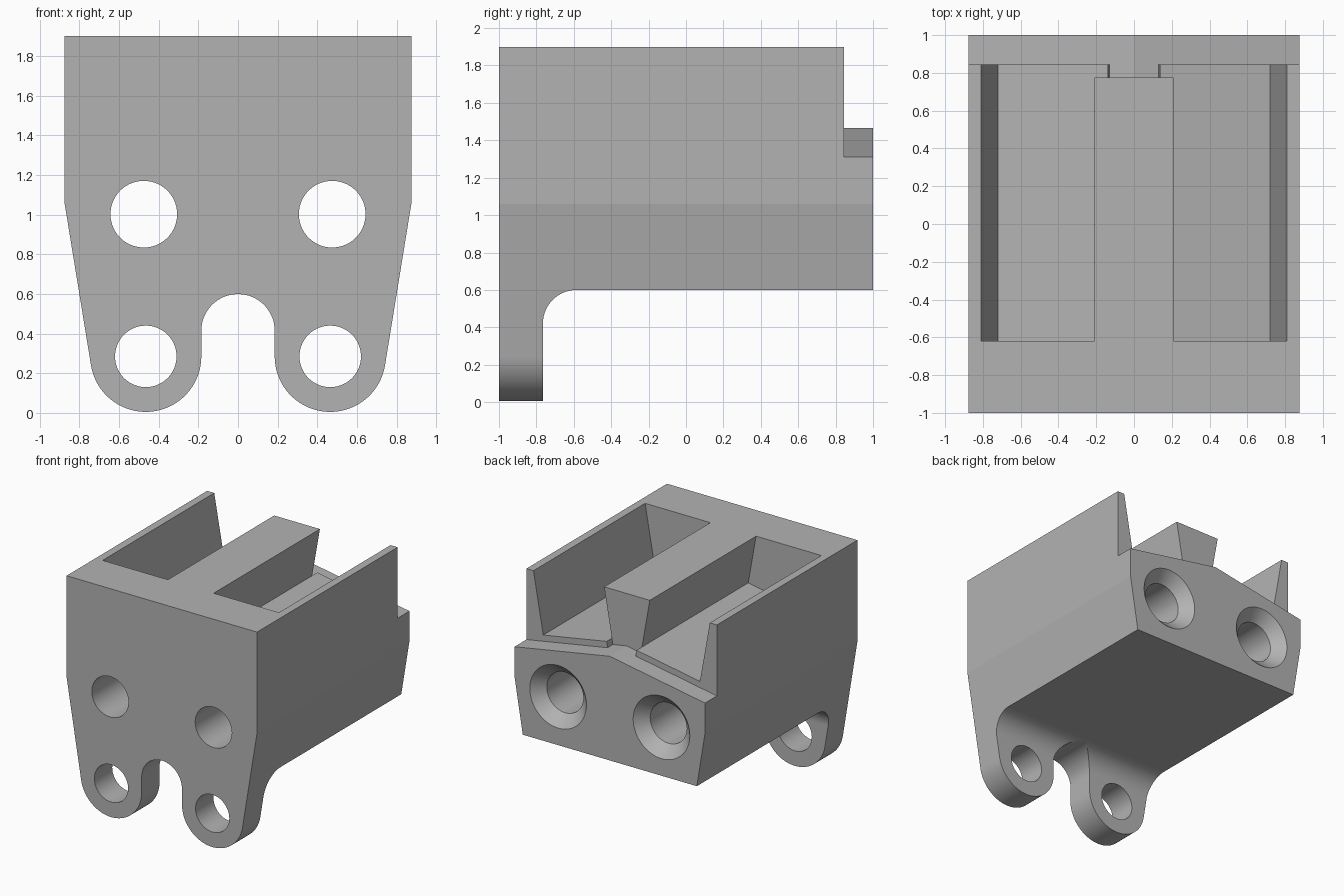
import bpy, bmesh, math
from mathutils import Matrix

cube = bpy.data.objects.get("Cube")
if cube:
    bpy.data.objects.remove(cube, do_unlink=True)

SEG = 96           # sides of a full circle
TILT = math.tan(math.radians(10))   # slope of the pocket floors


def finish(name, bm):
    bmesh.ops.recalc_face_normals(bm, faces=bm.faces)
    mesh = bpy.data.meshes.new(name)
    bm.to_mesh(mesh)
    bm.free()
    obj = bpy.data.objects.new(name, mesh)
    bpy.context.collection.objects.link(obj)
    return obj


def prism(name, points, axis, start, end):
    """Extrude a profile along x (points are y, z) or y (points are x, z)."""
    bm = bmesh.new()
    place = (lambda p: (start, *p)) if axis == "x" else (lambda p: (p[0], start, p[1]))
    face = bm.faces.new([bm.verts.new(place(p)) for p in points])
    new = bmesh.ops.extrude_face_region(bm, geom=[face])["geom"]
    d = end - start
    bmesh.ops.translate(bm, vec=(d, 0, 0) if axis == "x" else (0, d, 0),
                        verts=[v for v in new if isinstance(v, bmesh.types.BMVert)])
    return finish(name, bm)


def cone(name, x, z, y1, y2, r1, r2):
    bm = bmesh.new()
    bmesh.ops.create_cone(bm, cap_ends=True, segments=SEG, radius1=r1, radius2=r2, depth=y2 - y1)
    bmesh.ops.transform(bm, verts=bm.verts, matrix=Matrix.Translation((x, (y1 + y2) / 2, z))
                        @ Matrix.Rotation(-math.pi / 2, 4, "X"))
    return finish(name, bm)


def arc(cx, cz, r, a, b):
    n = max(2, round(abs(b - a) / 360 * SEG))
    angles = [math.radians(a + (b - a) * i / n) for i in range(n + 1)]
    return [(cx + r * math.cos(t), cz + r * math.sin(t)) for t in angles]


def mirrored(half):
    """Close a right-hand outline with its reflection, skipping points on x = 0."""
    return half + [(-x, z) for x, z in reversed(half) if x > 1e-6]


# Body: front outline with two rounded lugs and a round-topped slot
half = [(0.875, 1.9), (0.875, 1.06)]
half += arc(0.465, 0.285, 0.28, -9, -180)
half += arc(0, 0.414, 0.185, 0, 90)[:-1] + [(0, 0.599)]
body = prism("bracket_body", mirrored(half), "y", -1, 1)

cutters = []

# Space behind the lugs, with a filleted inner corner
under = [(1.2, 0.6)] + arc(-0.585, 0.42, 0.18, 90, 180) + [(-0.765, -0.3), (1.2, -0.3)]
cutters.append(prism("underside_cutter", under, "x", -1.2, 1.2))

# Tilted pockets on both sides of the centre rib
for s in (1, -1):
    floor = lambda x: 1.517 - TILT * x
    pocket = [(0.138, floor(0.138)), (0.72, floor(0.72)),
              (0.81 + 0.1 * TILT, 2), (0.21 + 0.1 * TILT, 2)]
    cutters.append(prism("pocket_cutter", [(s * x, z) for x, z in pocket], "y", -0.62, 0.9))

# Low gabled ledge along the back
ledge = [(0, 1.465), (1, 1.465 - TILT), (1, 2.1)]
cutters.append(prism("ledge_cutter", mirrored(ledge), "y", 0.845, 1.2))

# Set-back end of the centre rib
rib = [(0, 1.465), (0.129, 1.465 - TILT * 0.129), (0.138, 1.517 - TILT * 0.138), (0.3, 1.55), (0.3, 2.1)]
cutters.append(prism("rib_end_cutter", mirrored(rib), "y", 0.775, 0.95))

# Bolt holes: countersunk pair through the body, plain pair through the lugs
for s in (1, -1):
    cutters.append(cone("bolt_cutter", s * 0.475, 1.002, -1.2, 1.2, 0.168, 0.168))
    cutters.append(cone("countersink_cutter", s * 0.475, 1.002, 0.9, 1.1, 0.16, 0.36))
    cutters.append(cone("lug_hole_cutter", s * 0.465, 0.285, -1.2, -0.5, 0.155, 0.155))

bpy.ops.object.select_all(action="DESELECT")
bpy.context.view_layer.objects.active = body
body.select_set(True)
for c in cutters:
    c.hide_render = True
    mod = body.modifiers.new("cut", "BOOLEAN")
    mod.operation, mod.solver, mod.object = "DIFFERENCE", "EXACT", c
    bpy.ops.object.modifier_apply(modifier=mod.name)
    bpy.data.objects.remove(c, do_unlink=True)

# Smooth round surfaces while keeping the flats crisp
bpy.ops.object.shade_smooth_by_angle(angle=math.radians(7))
weighted = body.modifiers.new("even_normals", "WEIGHTED_NORMAL")
weighted.keep_sharp = True

# Plain grey finish
grey = bpy.data.materials.new("plain_grey")
grey.use_nodes = True
colour = (0.45, 0.45, 0.45, 1)
grey.diffuse_color = colour
grey.node_tree.nodes["Principled BSDF"].inputs["Base Color"].default_value = colour
body.data.materials.clear()
body.data.materials.append(grey)
